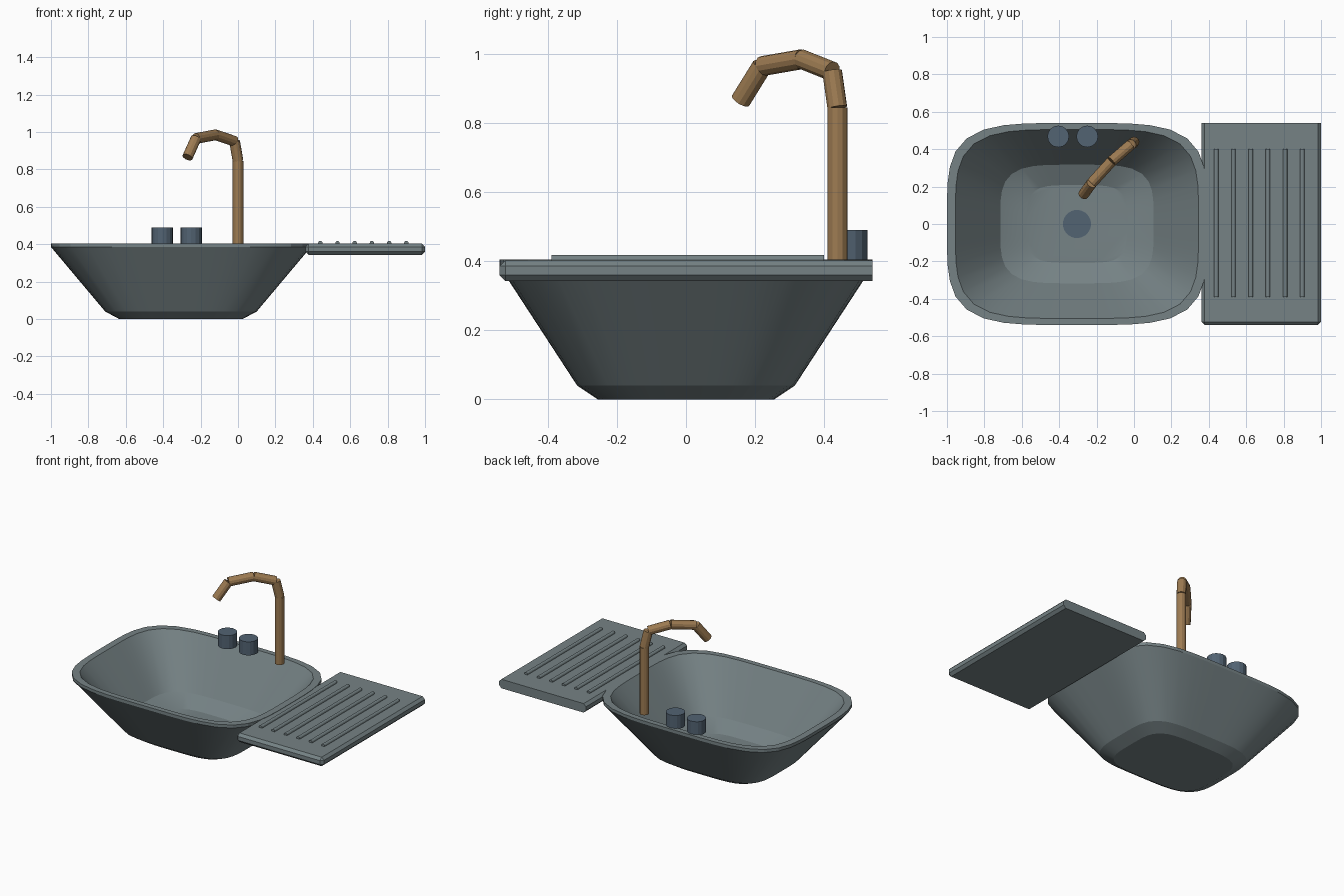
import bpy, bmesh, math
from mathutils import Vector

cube = bpy.data.objects.get("Cube")
if cube:
    bpy.data.objects.remove(cube, do_unlink=True)


def material(name, rgb):
    m = bpy.data.materials.new(name)
    m.use_nodes = True
    m.diffuse_color = (*rgb, 1)
    m.node_tree.nodes["Principled BSDF"].inputs["Base Color"].default_value = (*rgb, 1)
    return m


STEEL = material("grey steel", (0.18, 0.225, 0.235))
BRASS = material("aged brass", (0.34, 0.2, 0.085))
BLUE = material("slate blue", (0.085, 0.125, 0.17))


def finish(name, bm, mat, smooth=None):
    bmesh.ops.recalc_face_normals(bm, faces=bm.faces)
    mesh = bpy.data.meshes.new(name)
    bm.to_mesh(mesh)
    bm.free()
    mesh.materials.append(mat)
    obj = bpy.data.objects.new(name, mesh)
    bpy.context.collection.objects.link(obj)
    if smooth:
        bpy.ops.object.select_all(action="DESELECT")
        obj.select_set(True)
        bpy.context.view_layer.objects.active = obj
        bpy.ops.object.shade_smooth_by_angle(angle=math.radians(smooth))
    return obj


def rod(name, start, end, radius, mat, sides=12, smooth=None):
    """Capped cylinder between two points."""
    a, b = Vector(start), Vector(end)
    bm = bmesh.new()
    bmesh.ops.create_cone(bm, cap_ends=True, segments=sides, radius1=radius,
                          radius2=radius, depth=(b - a).length)
    turn = (b - a).to_track_quat("Z", "Y").to_matrix().to_4x4()
    bmesh.ops.transform(bm, matrix=turn, verts=bm.verts)
    bmesh.ops.translate(bm, vec=(a + b) / 2, verts=bm.verts)
    return finish(name, bm, mat, smooth)


# Basin: rounded-rectangle rings from the outer base, over the rim, to the inner floor
CX, SIDES, POWER = -0.305, 48, 4.2
RINGS = [(0.33, 0.255, 0), (0.405, 0.315, 0.04), (0.695, 0.54, 0.385), (0.695, 0.54, 0.405),
         (0.65, 0.505, 0.405), (0.41, 0.317, 0.1), (0.27, 0.208, 0.05)]


def squircle(hx, hy, z, i):
    a = 2 * math.pi * i / SIDES
    c, s = math.cos(a), math.sin(a)
    r = (abs(c) ** POWER + abs(s) ** POWER) ** (-1 / POWER)
    return (CX + hx * c * r, hy * s * r, z)


bm = bmesh.new()
loops = [[bm.verts.new(squircle(*ring, i)) for i in range(SIDES)] for ring in RINGS]
for low, high in zip(loops, loops[1:]):
    for i in range(SIDES):
        j = (i + 1) % SIDES
        bm.faces.new((low[i], low[j], high[j], high[i]))
bm.faces.new(loops[0])
bm.faces.new(loops[-1])
finish("basin", bm, STEEL, 20)

# Draining board: bevelled slab with a square back end
X0, X1, Z0, Z1, HALF = 0.36, 1.0, 0.343, 0.403, 0.54
bm = bmesh.new()
bmesh.ops.create_cube(bm, size=1)
bmesh.ops.scale(bm, vec=(X1 - X0, 2 * HALF, Z1 - Z0), verts=bm.verts)
bmesh.ops.translate(bm, vec=((X0 + X1) / 2, 0, (Z0 + Z1) / 2), verts=bm.verts)
edges = [e for e in bm.edges if not all(v.co.y > 0 for v in e.verts)]
bmesh.ops.bevel(bm, geom=edges, offset=0.017, segments=1, affect="EDGES")
finish("draining_board", bm, STEEL)

# Raised ribs on the board
for n in range(6):
    x = 0.44 + n * 0.092
    rod(f"board_rib_{n + 1}", (x, -0.39, 0.406), (x, 0.4, 0.406), 0.012, STEEL)

# Tap: straight riser and bent spout made of short pipes
PATH = [(0, 0.438, 0.4), (0, 0.438, 0.845), (-0.018, 0.423, 0.95), (-0.12, 0.335, 0.985),
        (-0.225, 0.22, 0.965), (-0.27, 0.158, 0.865)]
for n, (a, b) in enumerate(zip(PATH, PATH[1:])):
    rod("tap_riser" if n == 0 else f"tap_spout_{n}", a, b, 0.029, BRASS)

# Twin knobs and the drain plug
for side, x in (("right", -0.405), ("left", -0.25)):
    rod(f"{side}_knob", (x, 0.468, 0.4), (x, 0.468, 0.49), 0.058, BLUE, 16)
rod("drain_plug", (CX, 0, 0.045), (CX, 0, 0.058), 0.075, BLUE, 32)
